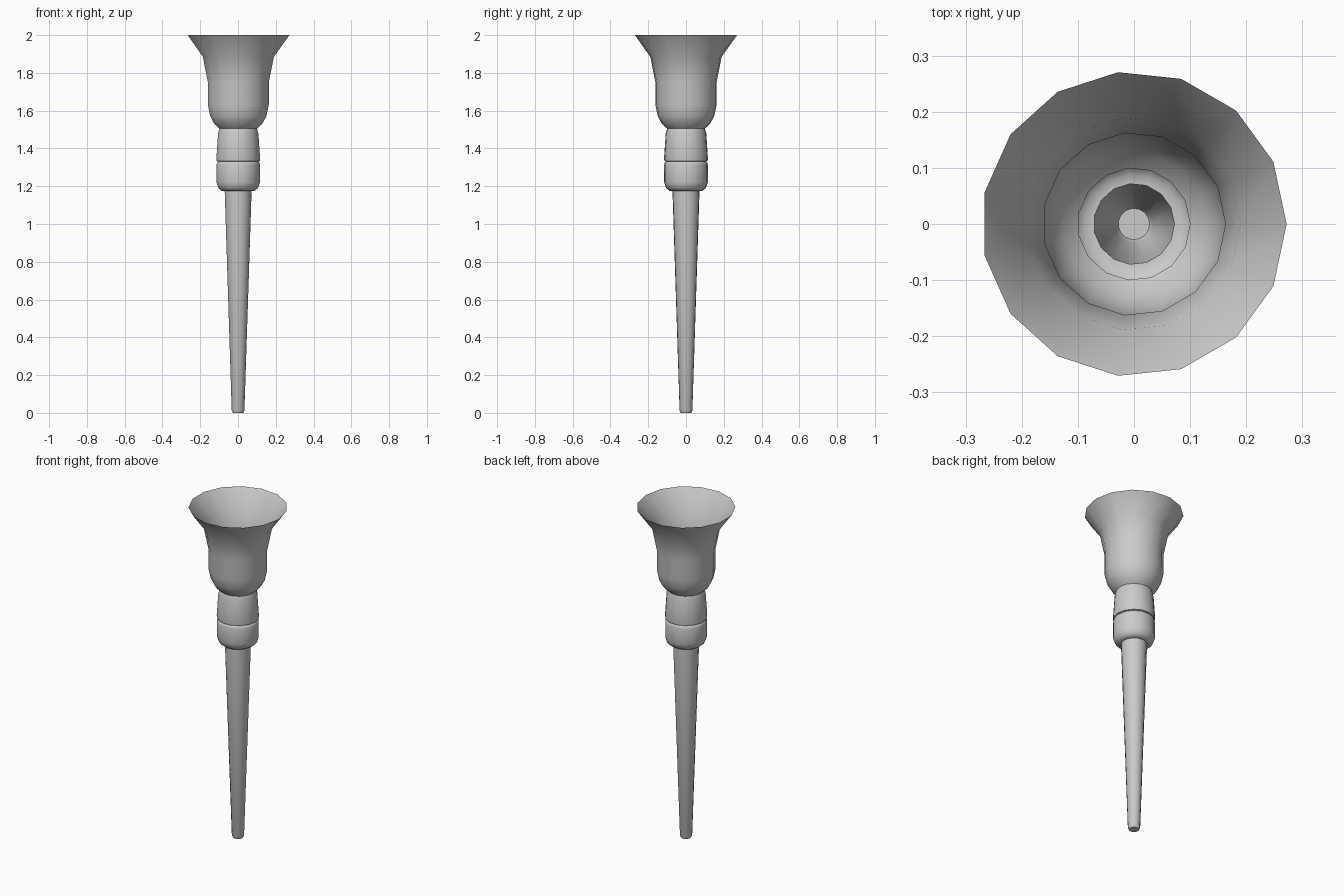
import bpy
import bmesh
from math import cos, sin, tau, radians

if "Cube" in bpy.data.objects:
    bpy.data.objects.remove(bpy.data.objects["Cube"])

SIDES = 15

grey = bpy.data.materials.new("plain grey")
grey.use_nodes = True
colour = (0.6, 0.6, 0.6, 1)
grey.diffuse_color = colour
grey.node_tree.nodes["Principled BSDF"].inputs["Base Color"].default_value = colour


def lathe(name, profile, cap_bottom=False, sharp=40):
    """Turn a (radius, height) profile, listed upwards, into a thin shell."""
    bm = bmesh.new()
    rings = [[bm.verts.new((r * cos(tau * i / SIDES), r * sin(tau * i / SIDES), z))
              for i in range(SIDES)] for r, z in profile]
    for low, high in zip(rings, rings[1:]):
        for i in range(SIDES):
            j = (i + 1) % SIDES
            bm.faces.new((low[i], low[j], high[j], high[i]))
    if cap_bottom:
        bm.faces.new(rings[0][::-1])
    mesh = bpy.data.meshes.new(name)
    bm.to_mesh(mesh)
    bm.free()
    mesh.materials.append(grey)
    obj = bpy.data.objects.new(name, mesh)
    bpy.context.collection.objects.link(obj)
    bpy.ops.object.select_all(action="DESELECT")
    obj.select_set(True)
    bpy.context.view_layer.objects.active = obj
    bpy.ops.object.shade_smooth_by_angle(angle=radians(sharp))


# Tapered stem, hollow and closed at the tip
lathe("stem", [(0.028, 0), (0.034, 0.012), (0.072, 1.175)], cap_bottom=True)

# Two stacked collars, meeting at a narrow groove
lathe("lower_collar", [(0.072, 1.175), (0.088, 1.176), (0.106, 1.19), (0.116, 1.22),
                       (0.116, 1.315), (0.113, 1.325), (0.106, 1.33)])
lathe("upper_collar", [(0.106, 1.33), (0.115, 1.333), (0.117, 1.345),
                       (0.108, 1.48), (0.1, 1.505)])

# Open bell with a flared rim
lathe("bell", [(0.1, 1.505), (0.128, 1.53), (0.15, 1.57), (0.163, 1.63),
               (0.163, 1.75), (0.19, 1.885), (0.272, 2)], sharp=60)
